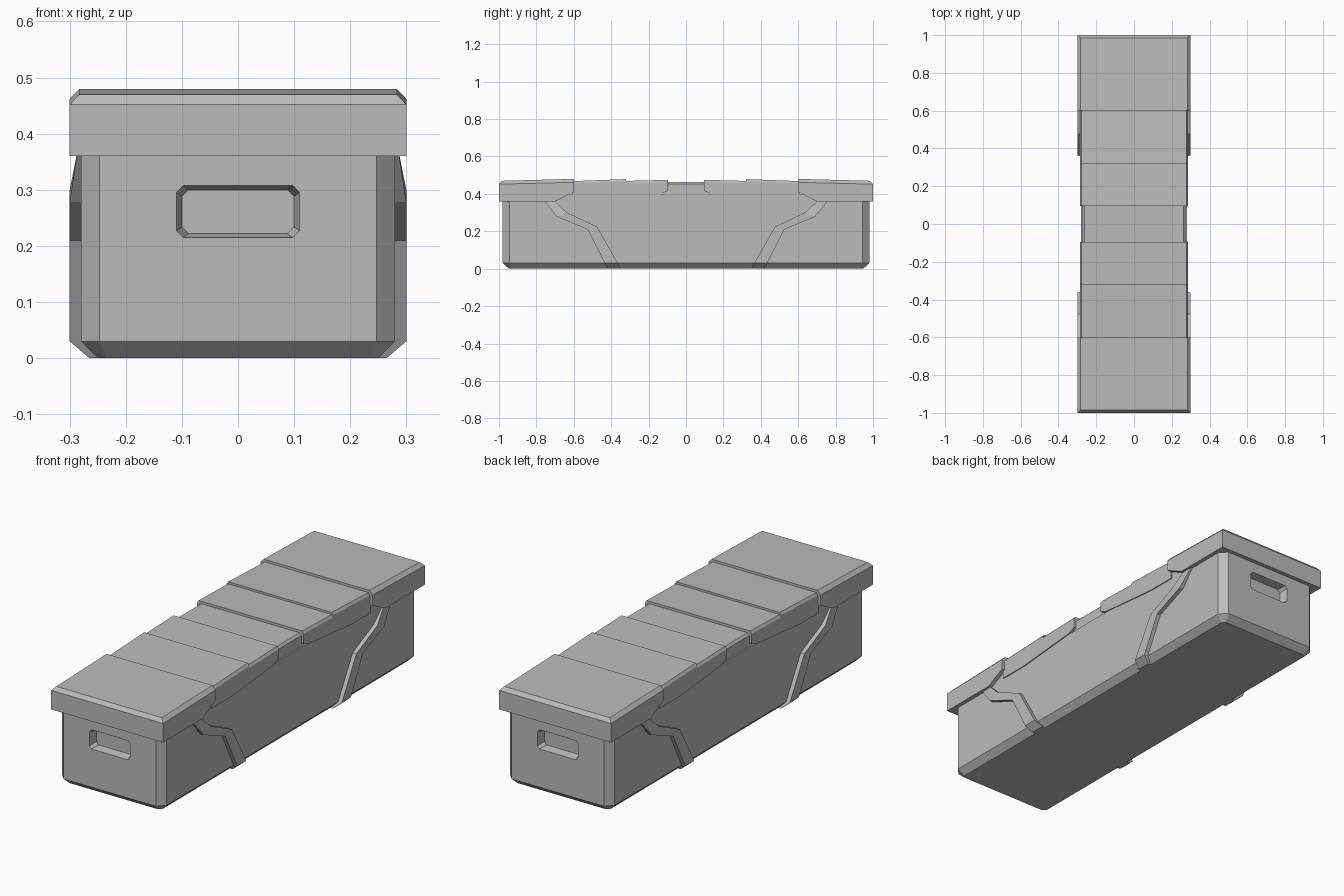
import bpy
import bmesh

old = bpy.data.objects.get("Cube")
if old:
    bpy.data.objects.remove(old, do_unlink=True)

grey = bpy.data.materials.new("plain_grey")
grey.use_nodes = True
grey.diffuse_color = (0.5, 0.5, 0.5, 1)
grey.node_tree.nodes["Principled BSDF"].inputs["Base Color"].default_value = (0.5, 0.5, 0.5, 1)


def finish(name, bm):
    bmesh.ops.recalc_face_normals(bm, faces=bm.faces)
    mesh = bpy.data.meshes.new(name)
    bm.to_mesh(mesh)
    bm.free()
    mesh.materials.append(grey)
    obj = bpy.data.objects.new(name, mesh)
    bpy.context.collection.objects.link(obj)
    return obj


def hull(name, points):
    """Convex faceted solid around the given corner points."""
    bm = bmesh.new()
    for p in points:
        bm.verts.new(p)
    result = bmesh.ops.convex_hull(bm, input=bm.verts[:])
    spare = {v for v in result["geom_interior"] if isinstance(v, bmesh.types.BMVert)}
    bmesh.ops.delete(bm, geom=list(spare), context="VERTS")
    bmesh.ops.dissolve_limit(bm, angle_limit=0.01, verts=bm.verts[:], edges=bm.edges[:])
    return finish(name, bm)


SIGNS = (-1, 1)

# Chest body with chamfered corners and bottom edge
corners = []
for sx in SIGNS:
    for sy in SIGNS:
        for z in (0.03, 0.40):
            corners += [(sx * 0.28, sy * 0.945, z), (sx * 0.247, sy * 0.98, z)]
        corners += [(sx * 0.25, sy * 0.93, 0), (sx * 0.235, sy * 0.947, 0)]
body = hull("chest_body", corners)


# Handle recesses in both ends
def clipped_rect(half, z0, z1, y, clip=0.012):
    pts = []
    for s in SIGNS:
        pts += [(s * half, y, z0 + clip), (s * half, y, z1 - clip),
                (s * (half - clip), y, z0), (s * (half - clip), y, z1)]
    return pts


for side in SIGNS:
    cutter = hull("handle_cutter", clipped_rect(0.112, 0.213, 0.309, side * 0.99)
                  + clipped_rect(0.10, 0.222, 0.30, side * 0.94))
    cutter.hide_render = True
    cut = body.modifiers.new("handle_recess", "BOOLEAN")
    cut.operation = "DIFFERENCE"
    cut.solver = "EXACT"
    cut.object = cutter
    bpy.context.view_layer.objects.active = body
    bpy.ops.object.modifier_apply(modifier=cut.name)
    bpy.data.objects.remove(cutter, do_unlink=True)


# Lid plates: sloping top, chamfered long edges, shaped skirt
def lid_plate(name, side, width, chamfer, drop, top, skirt, end_inset=0):
    (y0, z0), (y1, z1) = top
    pts = []
    for s in SIGNS:
        pts += [(s * width, side * y, z) for y, z in skirt]
        pts += [(s * width, side * y0, z0 - drop), (s * width, side * y1, z1 - drop)]
        inner = s * (width - chamfer)
        pts += [(inner, side * y0, z0), (inner, side * (y1 - end_inset), z1)]
    hull(name, pts)


for side, end in ((-1, "front"), (1, "back")):
    lid_plate(end + "_lid_cap", side, 0.30, 0.017, 0.018, ((0.60, 0.48), (1.0, 0.47)),
              ((0.60, 0.41), (0.70, 0.36), (1.0, 0.36)), 0.015)
    lid_plate(end + "_outer_lid_plate", side, 0.285, 0.008, 0.012, ((0.32, 0.479), (0.61, 0.468)),
              ((0.32, 0.383), (0.46, 0.37), (0.61, 0.37)))
    lid_plate(end + "_inner_lid_plate", side, 0.285, 0.008, 0.012, ((0.095, 0.475), (0.33, 0.469)),
              ((0.095, 0.417), (0.134, 0.40), (0.33, 0.382)))

# Recessed centre strip of the lid
lid_plate("centre_lid_strip", 1, 0.273, 0.01, 0.01, ((-0.12, 0.463), (0.12, 0.463)),
          ((-0.12, 0.39), (0.12, 0.39)))

# Bent straps raised on the long sides: (inner y, z), (outer y, z), face x
STRAP = (
    ((0.348, 0.0), (0.418, 0.0), 0.265),
    ((0.365, 0.03), (0.434, 0.03), 0.30),
    ((0.476, 0.225), (0.526, 0.21), 0.30),
    ((0.636, 0.30), (0.69, 0.278), 0.30),
    ((0.71, 0.37), (0.765, 0.37), 0.286),
)
for sx, flank in ((-1, "right"), (1, "left")):
    for sy, end in ((-1, "front"), (1, "back")):
        bm = bmesh.new()
        rings = []
        for (ya, za), (yb, zb), x in STRAP:
            deep = min(x - 0.02, 0.27)
            rings.append([bm.verts.new((sx * px, sy * y, z)) for px, y, z in
                          ((deep, ya, za), (x, ya, za), (x, yb, zb), (deep, yb, zb))])
        for a, b in zip(rings, rings[1:]):
            for i in range(4):
                j = (i + 1) % 4
                bm.faces.new((a[i], a[j], b[j], b[i]))
        bm.faces.new(rings[0])
        bm.faces.new(rings[-1])
        finish(end + "_" + flank + "_strap", bm)
